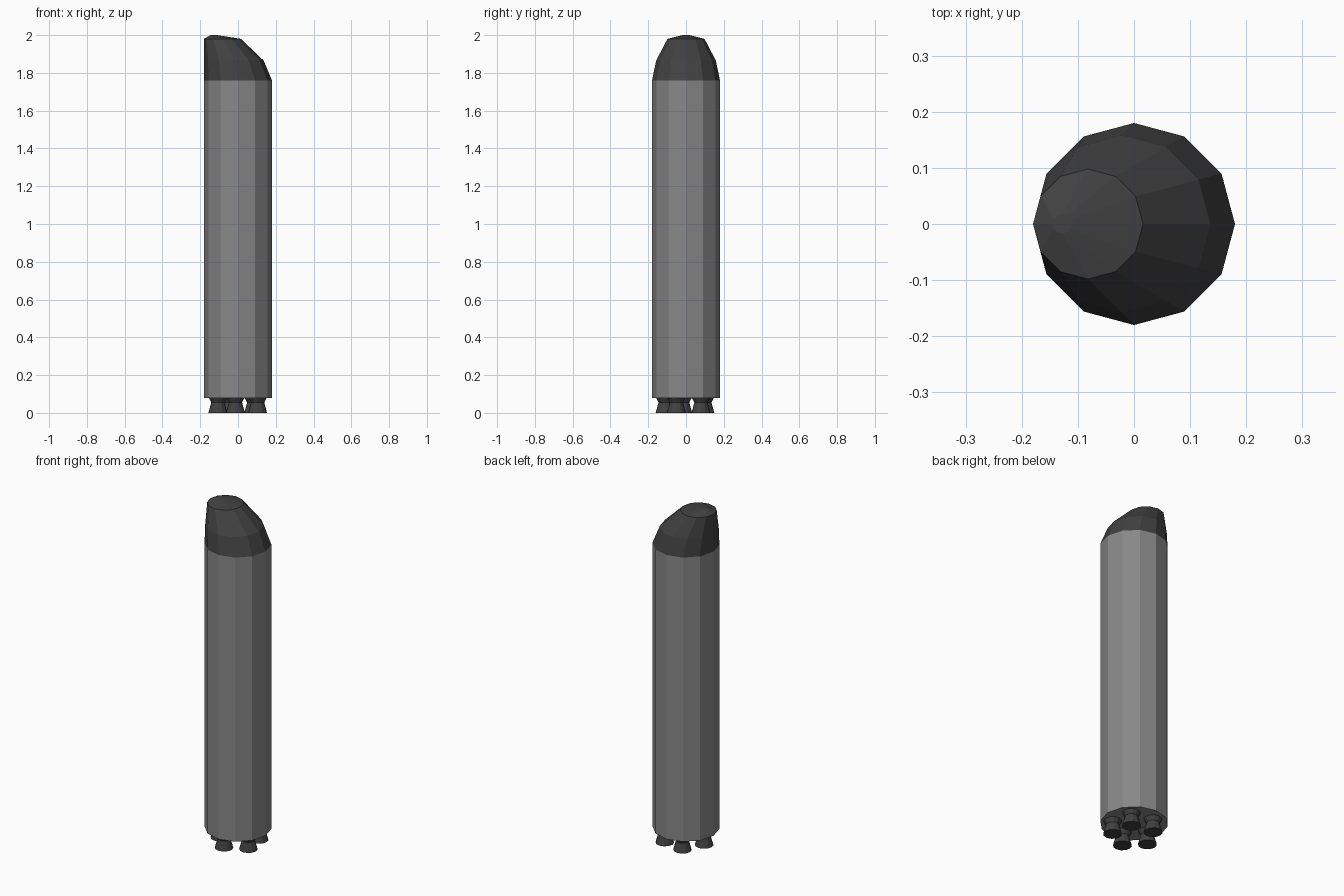
import bpy, bmesh
from math import cos, sin, pi, radians

if "Cube" in bpy.data.objects:
    bpy.data.objects.remove(bpy.data.objects["Cube"])


def grey(name, v):
    mat = bpy.data.materials.new(name)
    mat.diffuse_color = (v, v, v, 1)
    mat.use_nodes = True
    mat.node_tree.nodes["Principled BSDF"].inputs["Base Color"].default_value = mat.diffuse_color
    return mat


dark = grey("dark_grey", 0.053)
mid = grey("mid_grey", 0.245)


def loft(name, rings, mat, sides=12, loc=(0, 0, 0)):
    """Skin horizontal rings (centre x, radius, z), capping both ends."""
    bm = bmesh.new()
    loops = [[bm.verts.new((cx + r * cos(2 * pi * i / sides),
                            r * sin(2 * pi * i / sides), z))
              for i in range(sides)] for cx, r, z in rings]
    for a, b in zip(loops, loops[1:]):
        for i in range(sides):
            j = (i + 1) % sides
            bm.faces.new((a[i], a[j], b[j], b[i]))
    bm.faces.new(loops[0][::-1])
    bm.faces.new(loops[-1])
    mesh = bpy.data.meshes.new(name)
    bm.to_mesh(mesh)
    bm.free()
    mesh.materials.append(mat)
    ob = bpy.data.objects.new(name, mesh)
    ob.location = loc
    bpy.context.collection.objects.link(ob)
    return ob


# Booster body
loft("body", [(0, 0.18, 0.08), (0, 0.18, 1.76)], mid)

# Slanted nose cap, leaning towards -x
loft("nose_cap", [(0, 0.18, 1.76), (-0.022, 0.158, 1.865),
                  (-0.082, 0.098, 1.98), (-0.128, 0.017, 2.0)], dark)

# Ring of five engine nozzles
for k in range(5):
    a = radians(-27 + 72 * k)
    loft(f"nozzle_{k + 1}", [(0, 0.05, 0), (0, 0.035, 0.055), (0, 0.048, 0.08)],
         dark, loc=(0.004 + 0.112 * cos(a), 0.112 * sin(a), 0))
